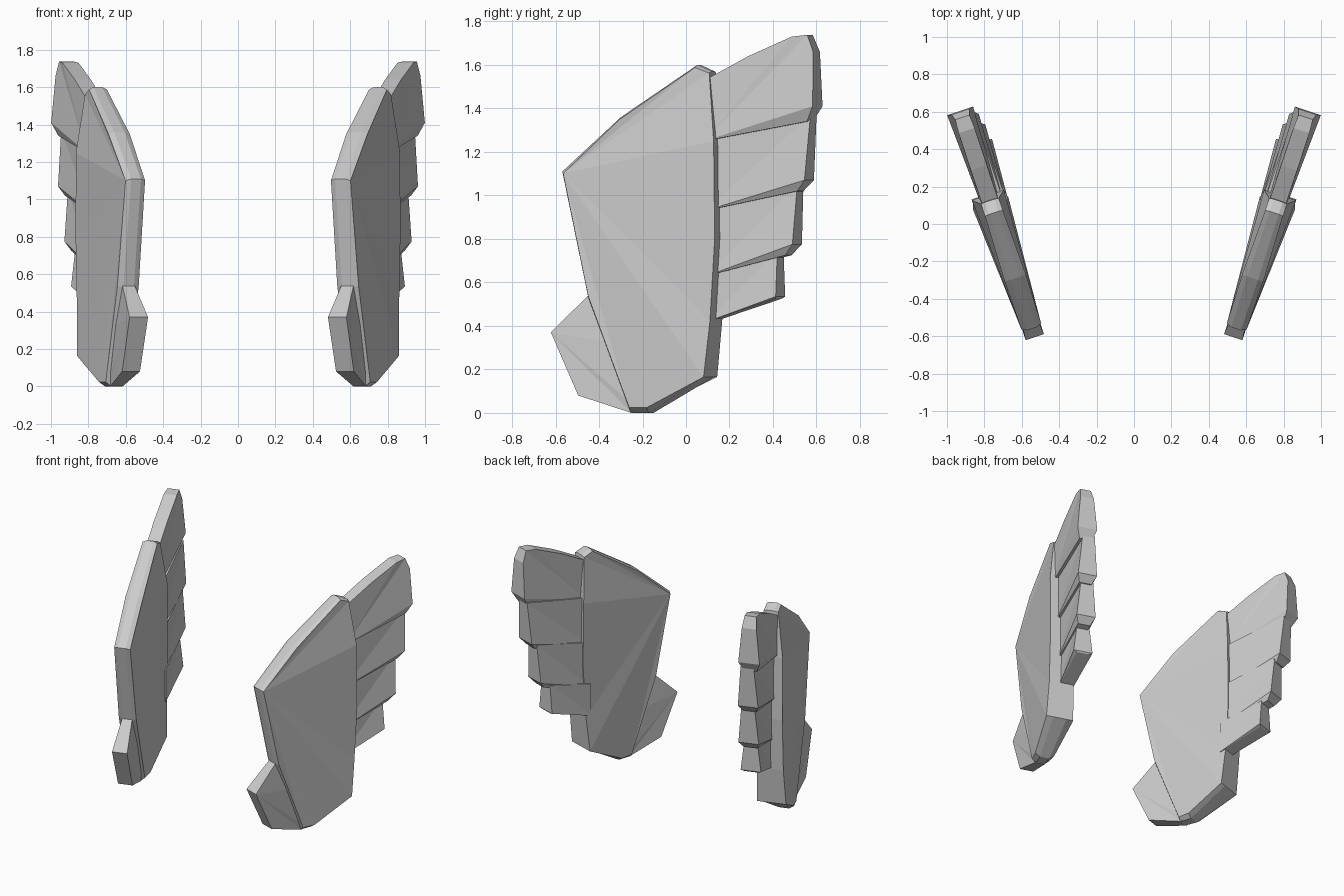
import bpy, bmesh, math

if "Cube" in bpy.data.objects:
    bpy.data.objects.remove(bpy.data.objects["Cube"])

SLANT = math.atan(0.33)          # each wing's plane toes outward to the back
NX, NY = math.cos(SLANT), -math.sin(SLANT)


def place(y, z, n):
    """Point at depth y and height z on the wing plane, pushed n along its normal."""
    return (0.73 + 0.33 * y + n * NX, y + n * NY, z)


def slab(name, pts, shift=0.0, centre=None):
    """Solid from an outline of (y, z, half thickness[, chamfer]).
    Both broad faces fan out from the first point; mirrored to both wings."""
    bm = bmesh.new()
    rings = []
    levels = (1, 0.5, -0.5, -1) if centre else (1, -1)
    for lv in levels:
        ring = []
        for p in pts:
            y, z, n = p[:3]
            if centre and abs(lv) == 1:
                y += (centre[0] - y) * p[3]
                z += (centre[1] - z) * p[3]
            ring.append(bm.verts.new(place(y, z, n * lv + shift)))
        rings.append(ring)
    k = len(pts)
    for a, b in zip(rings, rings[1:]):
        for i in range(k):
            j = (i + 1) % k
            bm.faces.new((a[i], a[j], b[j], b[i]))
    for ring in (rings[0], rings[-1]):
        for i in range(1, k - 1):
            bm.faces.new((ring[0], ring[i], ring[i + 1]))
    bmesh.ops.recalc_face_normals(bm, faces=bm.faces)
    me = bpy.data.meshes.new(name)
    bm.to_mesh(me)
    bm.free()
    ob = bpy.data.objects.new(name, me)
    bpy.context.collection.objects.link(ob)
    ob.modifiers.new("both_sides", 'MIRROR').use_mirror_merge = False
    return ob


# Main wing plate: chamfered leading edge, square trailing edge
slab("wing_plate", [
    (-0.56, 1.11, 0.055, 0.03), (-0.29, 1.36, 0.06, 0.02),
    (0.06, 1.60, 0.05, 0.015), (0.125, 1.57, 0.05, 0.01),
    (0.155, 1.25, 0.09, 0), (0.16, 0.80, 0.09, 0),
    (0.138, 0.42, 0.09, 0), (0.112, 0.165, 0.10, 0),
    (-0.16, 0.0, 0.07, 0.03), (-0.245, 0.0, 0.06, 0.03),
    (-0.44, 0.53, 0.06, 0.03)], centre=(-0.15, 0.8))

# Small fin low on the leading edge
slab("front_fin", [
    (-0.605, 0.37, 0.052), (-0.40, 0.58, 0.03), (-0.2, 0.30, 0.04),
    (-0.2, 0.01, 0.04), (-0.24, 0.0, 0.035), (-0.48, 0.08, 0.05)])

# Top feather with a rounded tip and an undercut lower edge
slab("feather_top", [
    (0.10, 1.25, 0.05), (0.10, 1.53, 0.045), (0.30, 1.64, 0.045),
    (0.50, 1.73, 0.045), (0.57, 1.738, 0.04), (0.60, 1.66, 0.05),
    (0.605, 1.41, 0.073), (0.57, 1.34, 0.045)])

# Lower feathers: root bottom, root top, tip top y/z, tip bottom y/z, undercut, inward shift
feathers = [
    (0.93, 1.27, 0.58, 1.37, 0.56, 1.07, 0.05, -0.02),
    (0.63, 0.95, 0.515, 1.05, 0.50, 0.775, 0.05, -0.035),
    (0.42, 0.65, 0.42, 0.75, 0.42, 0.535, 0.01, -0.045)]
for i, (rb, rt, ty, tz, by, bz, cut, shift) in enumerate(feathers):
    slab(f"feather_{i + 2}", [
        (0.10, rb, 0.05), (0.10, rt, 0.05), (ty, tz, 0.045),
        (by, bz, 0.07), (by - cut * 0.8, bz - cut, 0.045)], shift)
